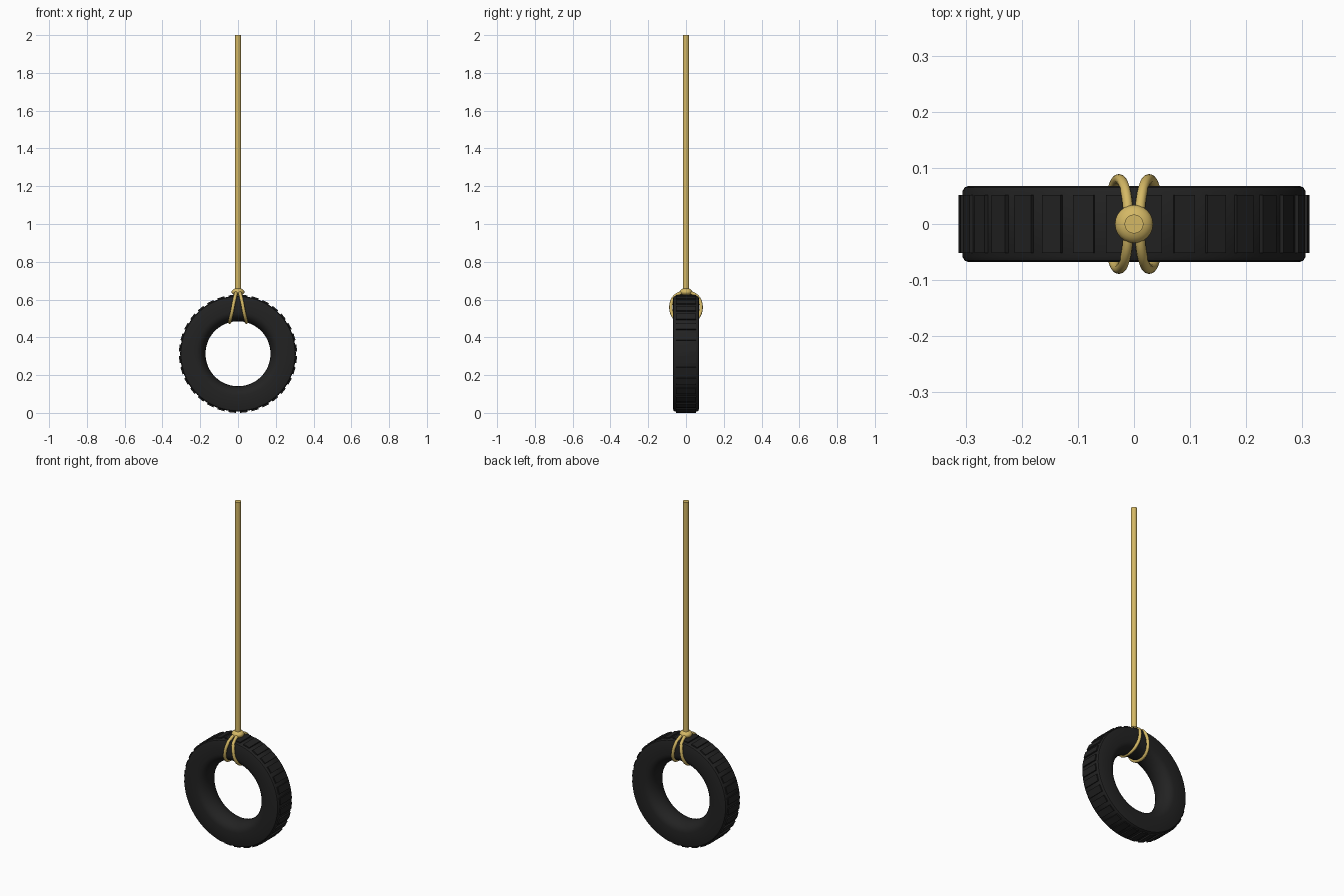
import bpy, bmesh, math
from mathutils import Matrix, Vector

if "Cube" in bpy.data.objects:
    bpy.data.objects.remove(bpy.data.objects["Cube"])

CZ = 0.313  # tire centre height


def material(name, col):
    m = bpy.data.materials.new(name)
    m.diffuse_color = (*col, 1)
    m.use_nodes = True
    m.node_tree.nodes["Principled BSDF"].inputs["Base Color"].default_value = m.diffuse_color
    return m


rubber = material("black rubber", (0.016, 0.016, 0.016))
hemp = material("golden hemp", (0.66, 0.48, 0.13))


def finish(name, bm, mat, angle=35):
    bmesh.ops.recalc_face_normals(bm, faces=bm.faces)
    me = bpy.data.meshes.new(name)
    bm.to_mesh(me)
    bm.free()
    me.materials.append(mat)
    ob = bpy.data.objects.new(name, me)
    bpy.context.collection.objects.link(ob)
    bpy.ops.object.select_all(action='DESELECT')
    ob.select_set(True)
    bpy.context.view_layer.objects.active = ob
    bpy.ops.object.shade_smooth_by_angle(angle=math.radians(angle))
    return ob


def skin(bm, rings, closed):
    """Join equal rings of vertices with quads."""
    n = len(rings)
    for i in range(n if closed else n - 1):
        a, b = rings[i], rings[(i + 1) % n]
        for j in range(len(a)):
            k = (j + 1) % len(a)
            bm.faces.new((a[j], a[k], b[k], b[j]))


# Tire: (radius, y) section with bevelled tread edge and rounded inner side
section = [(0.295, -0.068), (0.302, -0.065), (0.306, -0.058),
           (0.306, 0.058), (0.302, 0.065), (0.295, 0.068)]
for i in range(13):
    a = math.pi * i / 12
    section.append((0.222 - 0.05 * math.sin(a), 0.068 * math.cos(a)))
bm = bmesh.new()
rings = []
for i in range(96):
    t = math.tau * i / 96
    rings.append([bm.verts.new((r * math.cos(t), y, CZ + r * math.sin(t))) for r, y in section])
skin(bm, rings, True)
finish("tire", bm, rubber)

# Tread blocks around the rim
bm = bmesh.new()
for i in range(32):
    t = math.tau * (i + 0.5) / 32
    place = (Matrix.Translation((0, 0, CZ)) @ Matrix.Rotation(t, 4, 'Y')
             @ Matrix.Translation((0, 0, 0.304)) @ Matrix.Diagonal((0.038, 0.104, 0.017, 1)))
    bmesh.ops.create_cube(bm, size=1, matrix=place)
finish("tread_blocks", bm, rubber)

# Hanging rope
bm = bmesh.new()
bmesh.ops.create_cone(bm, cap_ends=True, segments=16, radius1=0.017, radius2=0.017,
                      depth=1.36, matrix=Matrix.Translation((0, 0, 1.32)))
finish("rope", bm, hemp)

# Flattened knot where the rope meets the loops
bm = bmesh.new()
bmesh.ops.create_uvsphere(bm, u_segments=24, v_segments=12, radius=0.034,
                          matrix=Matrix.Translation((0, 0, 0.64)) @ Matrix.Diagonal((1, 1, 0.6, 1)))
finish("knot", bm, hemp)


# Two tilted rope loops round the top of the tire
def loop_point(t, side):
    c, s = math.cos(t), math.sin(t)
    y = 0.08 * math.copysign(abs(c) ** 0.9, c)
    z = 0.559 + 0.079 * math.copysign(abs(s) ** 0.9, s)
    return Vector((side * (0.027 - 0.017 * s), y, z))


for side, label in ((-1, "left"), (1, "right")):
    bm = bmesh.new()
    rings = []
    for i in range(48):
        t = math.tau * (i + 0.5) / 48
        p = loop_point(t, side)
        tangent = (loop_point(t + 0.02, side) - loop_point(t - 0.02, side)).normalized()
        u = tangent.cross(Vector((1, 0, 0))).normalized()
        v = tangent.cross(u)
        rings.append([bm.verts.new(p + 0.009 * (u * math.cos(a) + v * math.sin(a)))
                      for a in (math.tau * k / 12 for k in range(12))])
    skin(bm, rings, True)
    finish("rope_loop_" + label, bm, hemp, 60)
